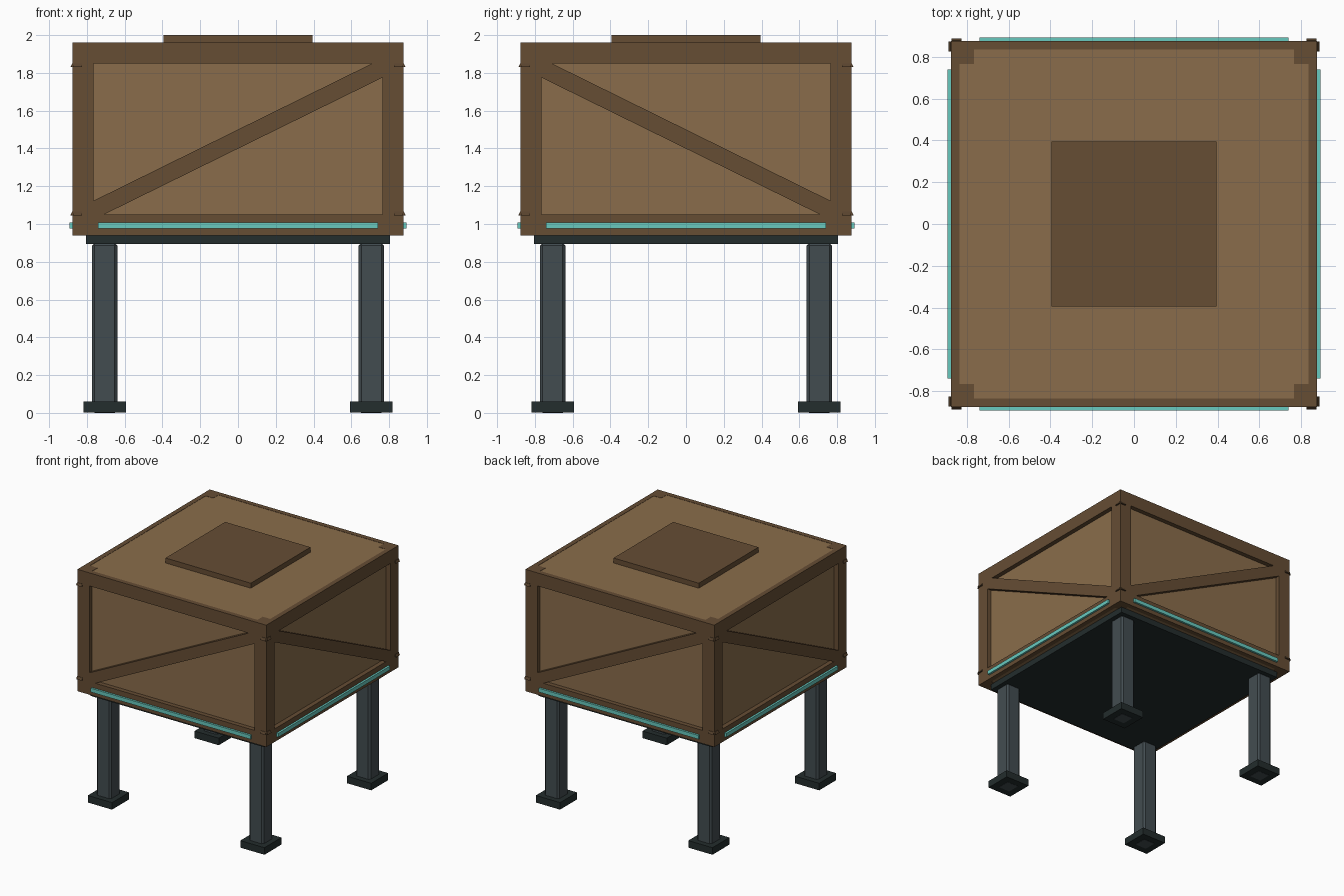
import bpy
import bmesh

cube = bpy.data.objects.get("Cube")
if cube:
    bpy.data.objects.remove(cube, do_unlink=True)


def material(name, r, g, b):
    m = bpy.data.materials.new(name)
    m.use_nodes = True
    m.diffuse_color = (r, g, b, 1)
    m.node_tree.nodes["Principled BSDF"].inputs["Base Color"].default_value = (r, g, b, 1)
    return m


PANEL = material("light wood", 0.255, 0.152, 0.070)
FRAME = material("dark wood", 0.132, 0.074, 0.034)
BOLT = material("bronze", 0.095, 0.055, 0.026)
STEEL = material("grey steel", 0.055, 0.073, 0.081)
DARK = material("dark steel", 0.017, 0.026, 0.026)
GLOW = material("teal", 0.14, 0.59, 0.52)


def finish(name, bm, mat):
    bmesh.ops.recalc_face_normals(bm, faces=bm.faces)
    mesh = bpy.data.meshes.new(name)
    bm.to_mesh(mesh)
    bm.free()
    mesh.materials.append(mat)
    obj = bpy.data.objects.new(name, mesh)
    bpy.context.collection.objects.link(obj)
    return obj


def box(name, lo, hi, mat, bevel=0):
    bm = bmesh.new()
    bmesh.ops.create_cube(bm, size=1)
    for v in bm.verts:
        v.co = [l + (c + 0.5) * (h - l) for c, l, h in zip(v.co, lo, hi)]
    if bevel:
        bmesh.ops.bevel(bm, geom=bm.edges[:], offset=bevel, segments=1, affect='EDGES')
    return finish(name, bm, mat)


# Each wall maps (u along the wall, d outwards) to x, y
WALLS = {
    "front": lambda u, d: (u, -d),
    "back": lambda u, d: (-u, d),
    "left": lambda u, d: (d, -u),
    "right": lambda u, d: (-d, u),
}


def wall_prism(name, wall, outline, d_in, d_out, mat, d_top=None):
    """Extrude a (u, z) outline outwards; d_top tapers its upper points."""
    bm = bmesh.new()
    z_max = max(z for u, z in outline)
    inner = [bm.verts.new((*wall(u, d_in), z)) for u, z in outline]
    outer = [bm.verts.new((*wall(u, d_top if d_top and z == z_max else d_out), z))
             for u, z in outline]
    bm.faces.new(inner)
    bm.faces.new(outer)
    n = len(outline)
    for i in range(n):
        j = (i + 1) % n
        bm.faces.new((inner[i], inner[j], outer[j], outer[i]))
    return finish(name, bm, mat)


def rect(u0, u1, z0, z1):
    return [(u0, z0), (u1, z0), (u1, z1), (u0, z1)]


OUT, IN, SKIN = 0.875, 0.765, 0.837
LOW, HIGH = 0.94, 1.96

# Crate body and lid
box("crate_panels", (-SKIN, -SKIN, LOW + 0.002), (SKIN, SKIN, HIGH - 0.002), PANEL)
box("roof_hatch", (-0.395, -0.395, HIGH - 0.005), (0.395, 0.395, 2.0), FRAME)

# Rails, diagonal braces, light strips and corner bolts on every wall
brace = [(-IN, 1.05), (-0.71, 1.05), (IN, 1.775), (IN, 1.85), (0.71, 1.85), (-IN, 1.123)]
for side, wall in WALLS.items():
    wall_prism(side + "_bottom_rail", wall, rect(-IN, IN, LOW, 1.05), SKIN - 0.002, OUT, FRAME)
    wall_prism(side + "_top_rail", wall, rect(-IN, IN, 1.85, HIGH), SKIN - 0.002, OUT, FRAME)
    wall_prism(side + "_brace", wall, brace, SKIN - 0.002, OUT, FRAME)
    wall_prism(side + "_light_strip", wall, rect(-0.74, 0.74, 0.975, 1.007), 0.87, 0.892, GLOW)
    for s in (-1, 1):
        for z in (1.045, 1.83):
            wall_prism(side + "_bolt", wall, rect(s * 0.85 - 0.024, s * 0.85 + 0.024, z, z + 0.02),
                       0.865, 0.888, BOLT, d_top=0.878)

# Corner posts, legs and feet
for sx in (-1, 1):
    for sy in (-1, 1):
        px, py = sx * (OUT + IN) / 2, sy * (OUT + IN) / 2
        h = (OUT - IN) / 2
        box("corner_post", (px - h, py - h, LOW), (px + h, py + h, HIGH), FRAME)
        lx, ly = sx * 0.706, sy * 0.706
        box("leg", (lx - 0.067, ly - 0.067, 0), (lx + 0.067, ly + 0.067, 0.9), STEEL, bevel=0.014)
        box("foot", (lx - 0.112, ly - 0.112, 0.001), (lx + 0.112, ly + 0.112, 0.06), DARK)

# Platform under the crate
box("platform", (-0.805, -0.805, 0.893), (0.805, 0.805, LOW + 0.004), DARK)
